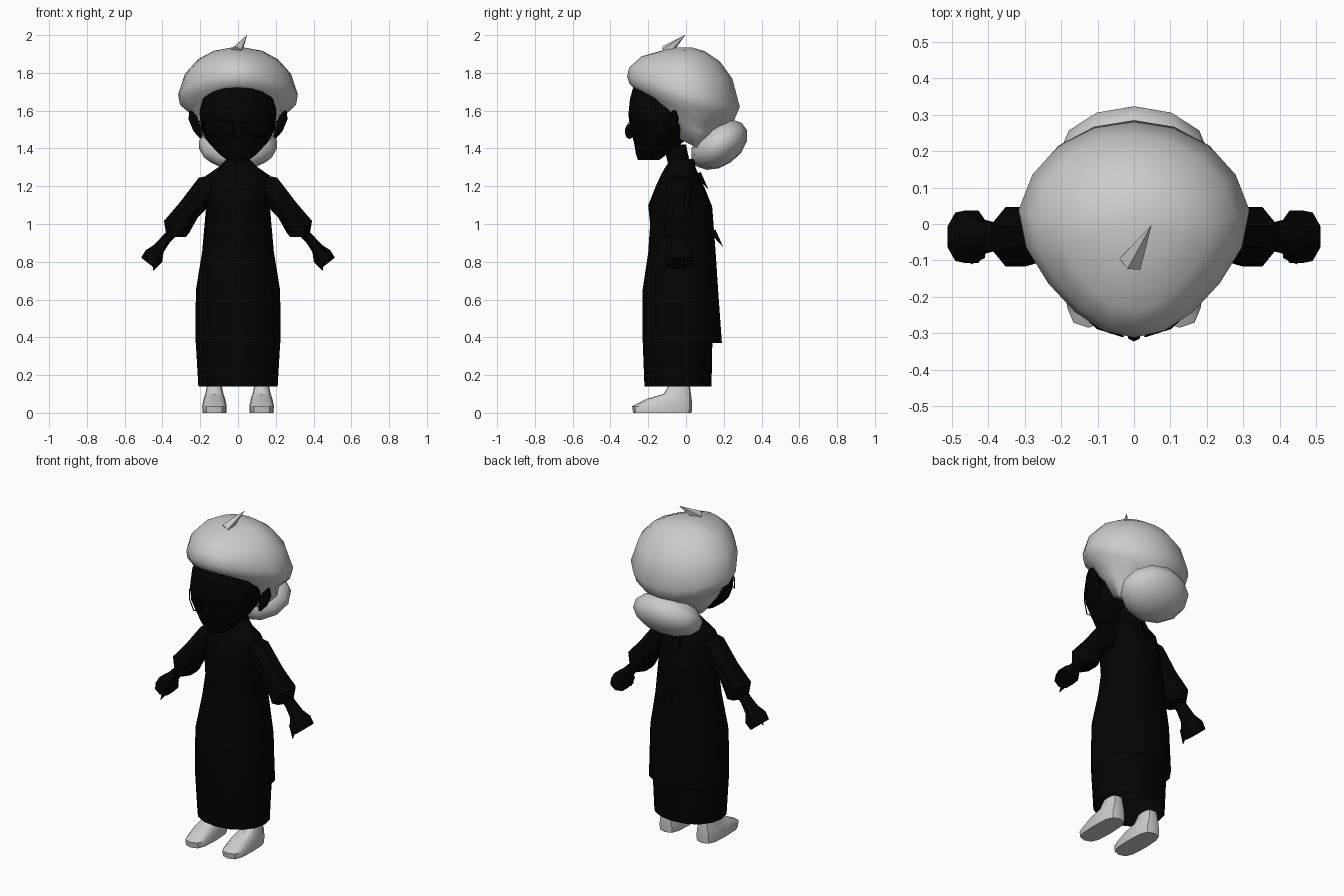
import bpy, bmesh, math
from mathutils import Vector, Matrix

if "Cube" in bpy.data.objects:
    bpy.data.objects.remove(bpy.data.objects["Cube"], do_unlink=True)


def material(name, value):
    m = bpy.data.materials.new(name)
    m.use_nodes = True
    color = (value, value, value, 1)
    m.diffuse_color = color
    m.node_tree.nodes["Principled BSDF"].inputs["Base Color"].default_value = color
    return m


BLACK = material("black", 0.001)
GREY = material("pale grey", 0.6)


def finish(name, bm, mat, angle=40):
    bmesh.ops.recalc_face_normals(bm, faces=bm.faces)
    mesh = bpy.data.meshes.new(name)
    bm.to_mesh(mesh)
    bm.free()
    mesh.materials.append(mat)
    ob = bpy.data.objects.new(name, mesh)
    bpy.context.collection.objects.link(ob)
    bpy.ops.object.select_all(action='DESELECT')
    ob.select_set(True)
    bpy.context.view_layer.objects.active = ob
    bpy.ops.object.shade_smooth_by_angle(angle=math.radians(angle))


def loft(name, rings, mat, angle=40, closed=True, caps=(True, True)):
    """Skin a list of point rings."""
    bm = bmesh.new()
    rows = [[bm.verts.new(p) for p in ring] for ring in rings]
    n = len(rows[0])
    for a, b in zip(rows, rows[1:]):
        for i in range(n if closed else n - 1):
            j = (i + 1) % n
            bm.faces.new((a[i], a[j], b[j], b[i]))
    for cap, row in zip(caps, (rows[0], rows[-1])):
        if cap:
            bm.faces.new(row)
    finish(name, bm, mat, angle)


def oval(half, front, back, z_front, z_back, n=14, cx=0, point=0, square=1):
    """Ring spanning front to back, optionally tilted, pointed or squared."""
    ring = []
    for i in range(n):
        a = 2 * math.pi * i / n
        s, c = math.sin(a), math.cos(a)
        s = math.copysign(abs(s) ** square, s)
        c = math.copysign(abs(c) ** square, c)
        t = (1 - c) / 2
        x = cx + half * s * (1 - point * max(0, c) ** 0.8)
        ring.append((x, front + (back - front) * t, z_front + (z_back - z_front) * t))
    return ring


def stack(name, rows, mat, n=14, cx=0, square=1, caps=(True, True)):
    rings = [oval(h, f, b, z, z, n, cx, 0, square) for z, h, f, b in rows]
    loft(name, rings, mat, caps=caps)


def limb(name, path, side, mat, n=8, y=-0.035):
    """Tube in the x-z plane; path rows are x, z, in-plane radius, depth radius."""
    rings = []
    for i, (x, z, r, d) in enumerate(path):
        p, q = path[max(0, i - 1)], path[min(len(path) - 1, i + 1)]
        t = Vector((q[0] - p[0], q[1] - p[1])).normalized()
        ring = []
        for k in range(n):
            a = 2 * math.pi * (k + 0.5) / n
            u = r * math.cos(a)
            ring.append((side * (x + t.y * u), y + d * math.sin(a), z - t.x * u))
        rings.append(ring)
    loft(name, rings, mat)


def ball(name, loc, scale, tilt, mat, u=12, v=7):
    bm = bmesh.new()
    bmesh.ops.create_uvsphere(bm, u_segments=u, v_segments=v, radius=1)
    m = Matrix.Translation(loc) @ Matrix.Rotation(math.radians(tilt), 4, 'X')
    bm.transform(m @ Matrix.Diagonal((*scale, 1)))
    finish(name, bm, mat, 50)


def spike(name, base, tip, radius, mat, sides=5):
    base, tip = Vector(base), Vector(tip)
    d = tip - base
    bm = bmesh.new()
    bmesh.ops.create_cone(bm, cap_ends=True, segments=sides, radius1=radius,
                          radius2=0.001, depth=d.length)
    bm.transform(Matrix.Translation((base + tip) / 2) @ d.to_track_quat('Z', 'Y').to_matrix().to_4x4())
    finish(name, bm, mat)


def wire(name, points, cyclic, mat):
    cu = bpy.data.curves.new(name, 'CURVE')
    cu.dimensions = '3D'
    cu.bevel_depth = 0.003
    cu.bevel_resolution = 0
    sp = cu.splines.new('POLY')
    sp.points.add(len(points) - 1)
    for p, co in zip(sp.points, points):
        p.co = (*co, 1)
    sp.use_cyclic_u = cyclic
    cu.materials.append(mat)
    ob = bpy.data.objects.new(name, cu)
    bpy.context.collection.objects.link(ob)


# Long dress, with an open hem
stack("dress", [
    (0.14, 0.21, -0.22, 0.135), (0.4, 0.225, -0.23, 0.14), (0.65, 0.222, -0.23, 0.145),
    (0.85, 0.188, -0.2, 0.145), (1.0, 0.167, -0.19, 0.145), (1.1, 0.165, -0.2, 0.135),
    (1.2, 0.168, -0.16, 0.095), (1.255, 0.17, -0.135, 0.07), (1.3, 0.105, -0.11, 0.05),
    (1.345, 0.06, -0.08, 0.05)], BLACK, 16, square=0.95, caps=(False, True))

# Apron wrapped round the back
apron = []
for z, half, back in ((0.37, 0.226, 0.19), (0.65, 0.223, 0.17), (0.85, 0.19, 0.157), (1.1, 0.168, 0.138)):
    apron.append([(half * math.cos(a), -0.03 + (back + 0.03) * math.sin(a) ** 0.95, z)
                  for a in [math.pi * i / 8 * 0.9999 for i in range(9)]])
loft("apron_back", apron, BLACK, closed=False, caps=(False, False))

# Apron ties
for side in (1, -1):
    for label, y, z in (("neck", 0.065, 1.285), ("waist", 0.143, 0.98)):
        spike(label + "_tie", (side * 0.01, y, z - 0.02), (side * 0.035, y + 0.052, z - 0.1), 0.018, BLACK, 4)

# Head, neck and nose
stack("neck", [(1.28, 0.05, -0.085, 0.03), (1.42, 0.05, -0.12, 0.0)], BLACK, 10)
stack("head", [
    (1.34, 0.06, -0.255, -0.14), (1.37, 0.1, -0.265, -0.1), (1.43, 0.155, -0.275, -0.02),
    (1.5, 0.195, -0.295, 0.05), (1.58, 0.203, -0.305, 0.1), (1.66, 0.197, -0.297, 0.12),
    (1.73, 0.16, -0.278, 0.12), (1.8, 0.11, -0.2, 0.1)], BLACK, 16, square=0.9)
ball("nose", (0, -0.298, 1.49), (0.022, 0.026, 0.04), 0, BLACK, 8, 5)

# Hair cap: rings tilt down toward the nape
hair = [(0.03, -0.05, 0.03, 1.935, 1.935), (0.13, -0.12, 0.1, 1.92, 1.915),
        (0.215, -0.235, 0.18, 1.888, 1.86), (0.285, -0.3, 0.245, 1.83, 1.77),
        (0.322, -0.312, 0.285, 1.78, 1.62), (0.312, -0.3, 0.255, 1.745, 1.55),
        (0.26, -0.288, 0.2, 1.73, 1.495)]
nape = [(0.215, -0.06, 0.14, 1.53, 1.475), (0.145, -0.045, 0.065, 1.455, 1.40)]
loft("hair_cap", [oval(*row, n=18, point=0.27) for row in hair] +
     [oval(*row, n=18, square=0.65) for row in nape], GREY, 55)
ball("hair_bun", (0, 0.176, 1.42), (0.212, 0.168, 0.112), 36, GREY)
spike("hair_tuft", (-0.008, -0.105, 1.915), (0.047, -0.005, 2.0), 0.034, GREY)

for side, label in ((1, "left"), (-1, "right")):
    # Pointed ears
    limb(label + "_ear", [(0.195, 1.455, 0.008, 0.015), (0.215, 1.5, 0.026, 0.022),
                          (0.24, 1.562, 0.027, 0.024), (0.252, 1.6, 0.008, 0.012)], side, BLACK, 6, -0.064)

    # Glasses
    bridge, middle, outer = (side * 0.03, -0.308), (side * 0.1, -0.286), (side * 0.18, -0.212)
    wire(label + "_lens_rim", [(*bridge, 1.53), (*middle, 1.55), (*outer, 1.54),
                               (*outer, 1.48), (*middle, 1.46), (*bridge, 1.48)], True, BLACK)
    wire(label + "_glasses_arm", [(*outer, 1.535), (side * 0.215, -0.06, 1.545)], False, BLACK)

    # Sleeve, forearm and hand
    limb(label + "_sleeve", [(0.07, 1.21, 0.065, 0.06), (0.165, 1.185, 0.08, 0.075),
                             (0.26, 1.075, 0.067, 0.07), (0.325, 0.985, 0.08, 0.088),
                             (0.327, 0.932, 0.055, 0.08)], side, BLACK)
    limb(label + "_hand", [(0.32, 0.98, 0.03, 0.04), (0.38, 0.92, 0.028, 0.04),
                           (0.42, 0.87, 0.035, 0.05), (0.445, 0.83, 0.058, 0.078),
                           (0.475, 0.792, 0.052, 0.072)], side, BLACK)
    spike(label + "_thumb", (side * 0.43, -0.075, 0.82), (side * 0.447, -0.11, 0.752), 0.028, BLACK)

    # Shoe with a flat sole
    stack(label + "_shoe", [
        (0, 0.063, -0.28, 0.03), (0.035, 0.065, -0.285, 0.032), (0.075, 0.057, -0.205, 0.03),
        (0.1, 0.048, -0.12, 0.026), (0.15, 0.038, -0.088, 0.02)], GREY, 12, side * 0.125, 0.65)
